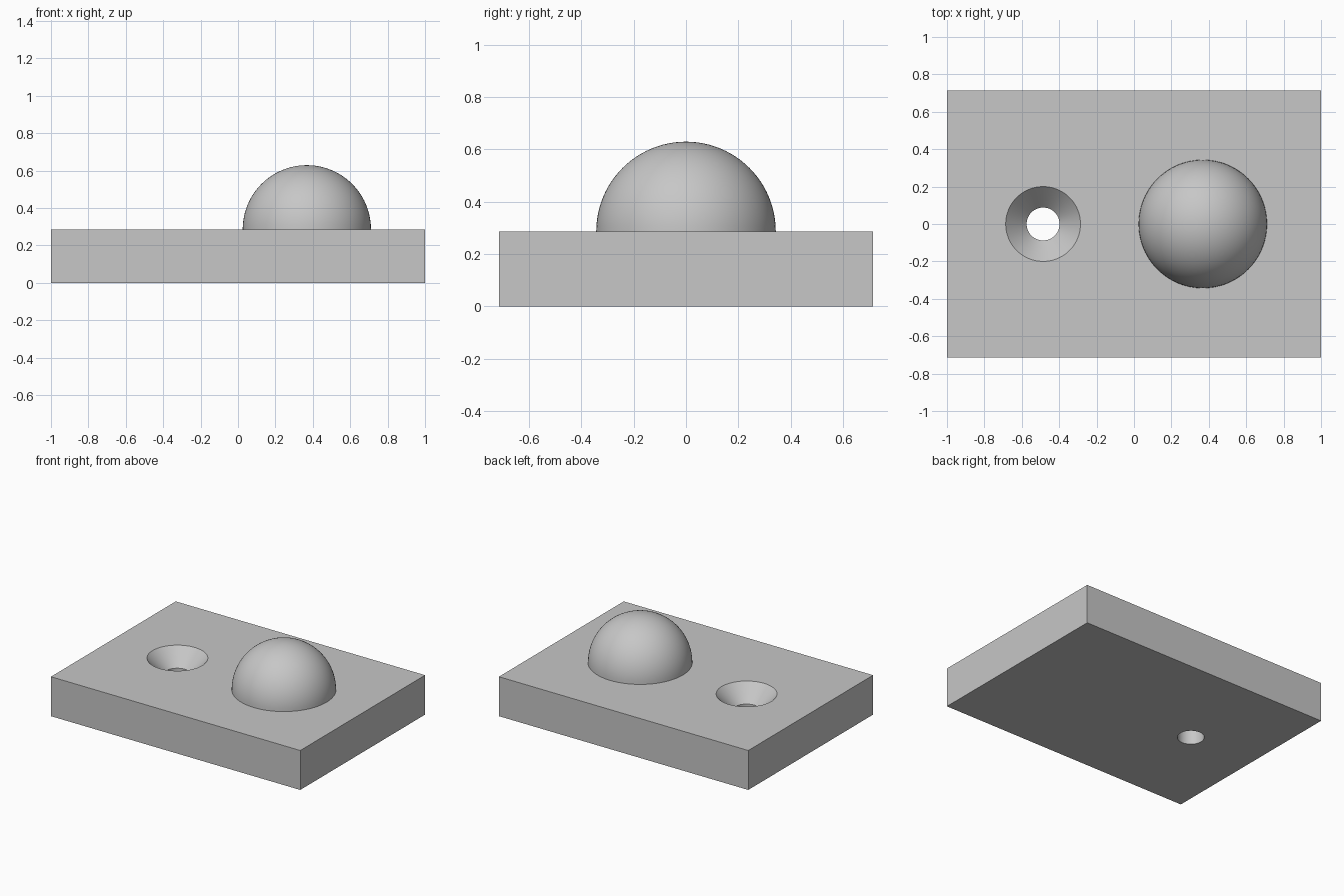
import bpy
import math

cube = bpy.data.objects.get("Cube")
if cube:
    bpy.data.objects.remove(cube, do_unlink=True)

LENGTH, WIDTH, THICK = 2.0, 1.43, 0.286
HOLE_X, HOLE_R, SINK_R, SINK_DEPTH = -0.486, 0.088, 0.2, 0.115
DOME_X, DOME_R = 0.368, 0.343
SEGMENTS = 96

grey = bpy.data.materials.new("light grey")
grey.use_nodes = True
colour = (0.57, 0.57, 0.57, 1)
grey.diffuse_color = colour
grey.node_tree.nodes["Principled BSDF"].inputs["Base Color"].default_value = colour


def revolve(name, profile, x):
    """Turn a (radius, z) profile that starts and ends on the axis into a solid."""
    verts, faces, rings = [], [], []
    for r, z in profile:
        count = SEGMENTS if r > 1e-6 else 1
        rings.append([len(verts) + i for i in range(count)])
        for i in range(count):
            a = math.tau * i / SEGMENTS
            verts.append((r * math.cos(a), r * math.sin(a), z))
    for low, high in zip(rings, rings[1:]):
        for i in range(SEGMENTS):
            j = i + 1
            quad = [low[i % len(low)], low[j % len(low)],
                    high[j % len(high)], high[i % len(high)]]
            faces.append(list(dict.fromkeys(quad)))
    mesh = bpy.data.meshes.new(name)
    mesh.from_pydata(verts, [], faces)
    mesh.materials.append(grey)
    obj = bpy.data.objects.new(name, mesh)
    obj.location.x = x
    bpy.context.collection.objects.link(obj)
    return obj


def smooth(obj):
    bpy.ops.object.select_all(action='DESELECT')
    obj.select_set(True)
    bpy.context.view_layer.objects.active = obj
    bpy.ops.object.shade_smooth_by_angle(angle=math.radians(30))


# Rectangular base plate
bpy.ops.mesh.primitive_cube_add(size=1, location=(0, 0, THICK / 2))
plate = bpy.context.object
plate.name = "base_plate"
plate.scale = (LENGTH, WIDTH, THICK)
bpy.ops.object.transform_apply(location=True, scale=True)
plate.data.materials.append(grey)

# Countersunk through hole; the cone runs on past the top at the same slope
over = 0.05
slope = (SINK_R - HOLE_R) / SINK_DEPTH
cutter = revolve("hole_cutter", [
    (0, -over), (HOLE_R, -over), (HOLE_R, THICK - SINK_DEPTH),
    (SINK_R + over * slope, THICK + over), (0, THICK + over)], HOLE_X)
cut = plate.modifiers.new("countersunk hole", 'BOOLEAN')
cut.operation = 'DIFFERENCE'
cut.solver = 'EXACT'
cut.object = cutter
bpy.context.view_layer.objects.active = plate
bpy.ops.object.modifier_apply(modifier=cut.name)
bpy.data.objects.remove(cutter, do_unlink=True)
smooth(plate)

# Hemispherical dome resting on the plate
steps = 24
arc = [(DOME_R * math.cos(math.pi / 2 * i / steps),
        THICK + DOME_R * math.sin(math.pi / 2 * i / steps)) for i in range(steps + 1)]
dome = revolve("dome", arc, DOME_X)
smooth(dome)
